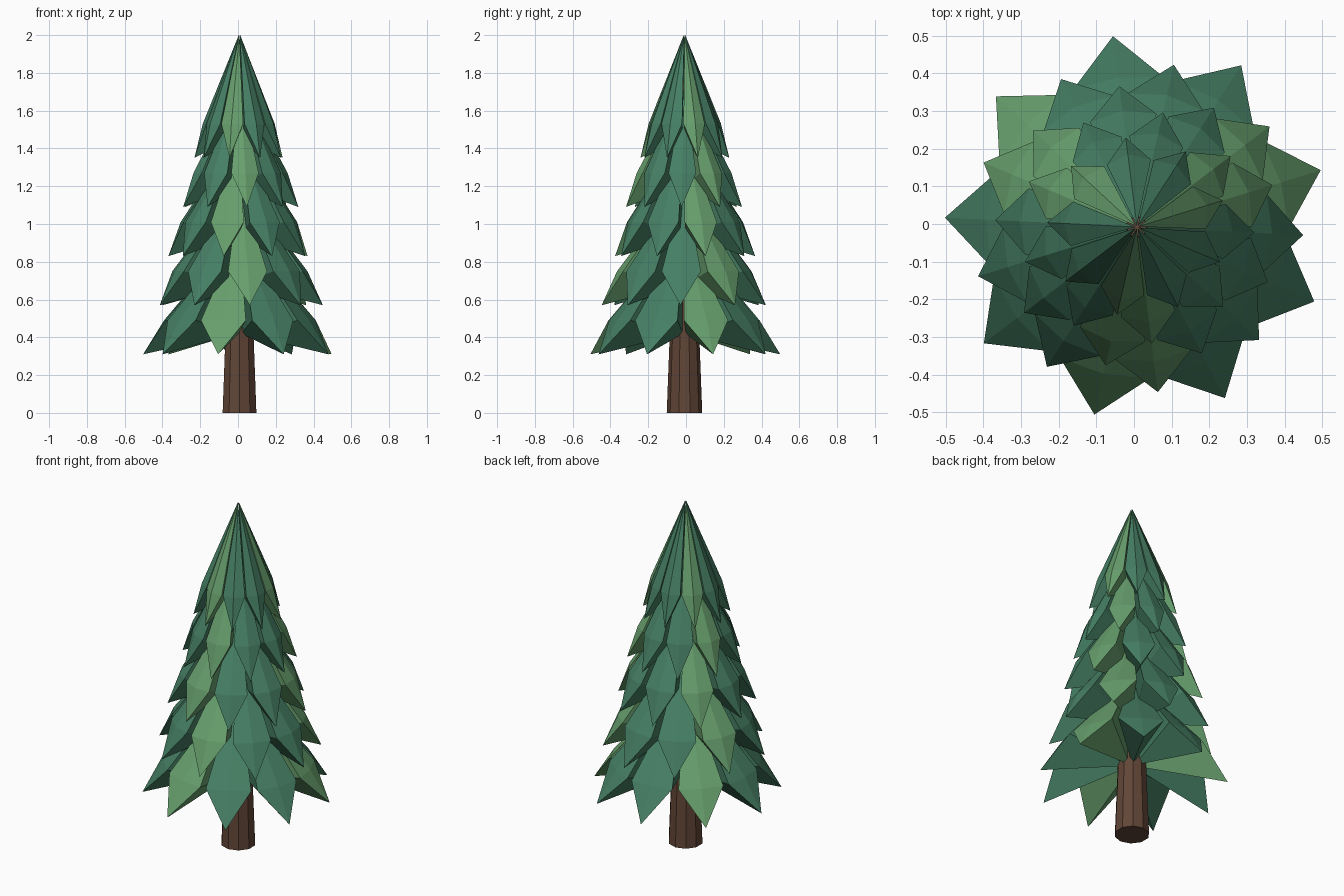
import bpy, bmesh, math
from mathutils import Vector

if "Cube" in bpy.data.objects:
    bpy.data.objects.remove(bpy.data.objects["Cube"])

CENTRE = Vector((0.008, -0.008, 0))


def material(name, rgb):
    m = bpy.data.materials.new(name)
    m.diffuse_color = (*rgb, 1)
    m.use_nodes = True
    m.node_tree.nodes["Principled BSDF"].inputs["Base Color"].default_value = m.diffuse_color
    return m


deep_green = material("deep_green", (0.061, 0.212, 0.128))
light_green = material("light_green", (0.135, 0.345, 0.152))
bark_brown = material("bark_brown", (0.120, 0.060, 0.038))


def make_object(name, bm, mats):
    bmesh.ops.recalc_face_normals(bm, faces=bm.faces[:])
    me = bpy.data.meshes.new(name)
    bm.to_mesh(me)
    bm.free()
    for m in mats:
        me.materials.append(m)
    ob = bpy.data.objects.new(name, me)
    ob.location = CENTRE
    bpy.context.collection.objects.link(ob)
    return ob


# Tapered ten-sided trunk, running up inside the foliage
bm = bmesh.new()
bmesh.ops.create_cone(bm, cap_ends=True, segments=10, radius1=0.094,
                      radius2=0.027, depth=1.76)
bmesh.ops.translate(bm, vec=(0, 0, 0.88), verts=bm.verts[:])
make_object("trunk", bm, [bark_brown])


def add_bough(bm, angle, tip_r, kink_r, side_r, half_w, z, mat):
    """Solid kite-shaped bough: ridged top, bent tip, underside running to the trunk."""
    out = Vector((math.cos(angle), math.sin(angle), 0))
    side = Vector((-out.y, out.x, 0))

    def vert(r, t, h):
        return bm.verts.new(out * r + side * t + Vector((0, 0, h)))

    apex = vert(0.004, 0, z + 0.65)
    kink = vert(kink_r, 0, z + 0.18)
    tip = vert(tip_r, 0, z)
    inner = vert(0.02, 0, z + 0.11)
    for s in (-1, 1):
        corner = vert(side_r, s * half_w, z + 0.18)
        for tri in ((apex, corner, kink), (kink, corner, tip),
                    (tip, corner, inner), (inner, corner, apex)):
            bm.faces.new(tri if s > 0 else tri[::-1]).material_index = mat


# Five tiers of nine boughs, each tier turned half a step; every third is light
tiers = [(0.511, 0.40, 0.385, 0.122), (0.442, 0.36, 0.34, 0.104),
         (0.377, 0.312, 0.292, 0.089), (0.312, 0.255, 0.232, 0.073),
         (0.239, 0.195, 0.173, 0.059)]
for i, (tip_r, kink_r, side_r, half_w) in enumerate(tiers):
    bm = bmesh.new()
    for k in range(9):
        angle = math.radians(17.2 + 20 * (i % 2) + 40 * k)
        add_bough(bm, angle, tip_r, kink_r, side_r, half_w,
                  0.31 + 0.26 * i, 1 if k % 3 == 0 else 0)
    make_object(f"bough_tier_{i + 1}", bm, [deep_green, light_green])
